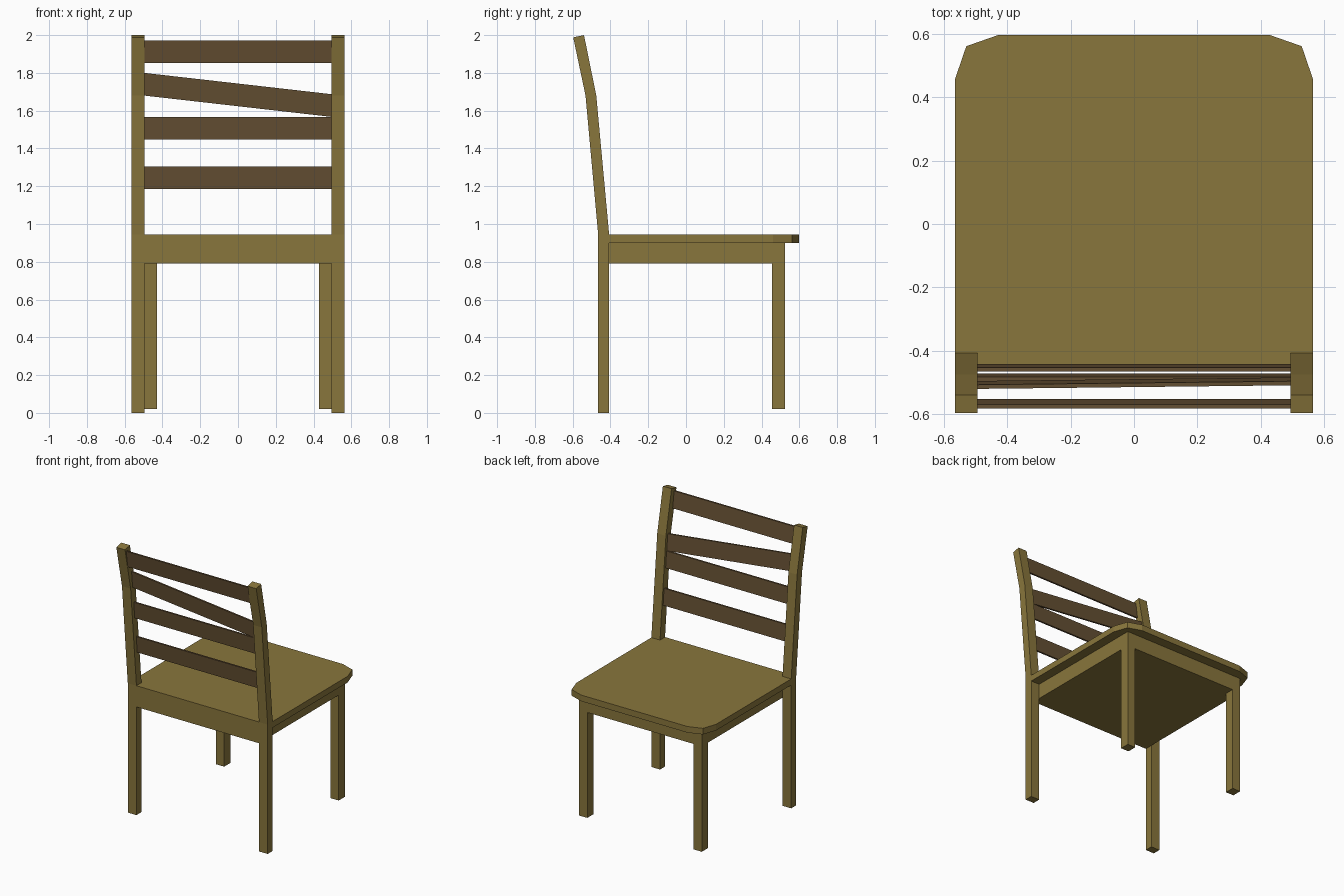
import bpy
import bmesh
from mathutils import Vector

if "Cube" in bpy.data.objects:
    bpy.data.objects.remove(bpy.data.objects["Cube"])


def material(name, color):
    m = bpy.data.materials.new(name)
    m.diffuse_color = (*color, 1)
    m.use_nodes = True
    m.node_tree.nodes["Principled BSDF"].inputs["Base Color"].default_value = m.diffuse_color
    return m


WOOD = material("light_wood", (0.25, 0.18, 0.045))
DARK = material("dark_wood", (0.13, 0.08, 0.033))


def prism(name, outline, offset, mat):
    """Extrude a closed 3D outline along an offset into a solid part."""
    bm = bmesh.new()
    face = bm.faces.new([bm.verts.new(p) for p in outline])
    ext = bmesh.ops.extrude_face_region(bm, geom=[face], use_keep_orig=True)
    verts = [v for v in ext["geom"] if isinstance(v, bmesh.types.BMVert)]
    bmesh.ops.translate(bm, verts=verts, vec=Vector(offset))
    bmesh.ops.recalc_face_normals(bm, faces=bm.faces)
    mesh = bpy.data.meshes.new(name)
    bm.to_mesh(mesh)
    bm.free()
    mesh.materials.append(mat)
    obj = bpy.data.objects.new(name, mesh)
    bpy.context.collection.objects.link(obj)
    return obj


def box(name, x0, x1, y0, y1, z0, z1, mat):
    return prism(name, [(x0, y0, z0), (x1, y0, z0), (x1, y1, z0), (x0, y1, z0)],
                 (0, 0, z1 - z0), mat)


def mirror_x(obj):
    obj.modifiers.new("mirror", 'MIRROR').use_mirror_merge = False


# Seat board with clipped far corners, notched around the two posts
half = [(0.495, -0.465), (0.495, -0.407), (0.565, -0.407),
        (0.565, 0.46), (0.53, 0.562), (0.43, 0.597)]
outline = half + [(-x, y) for x, y in reversed(half)]
prism("seat", [(x, y, 0.90) for x, y in outline], (0, 0, 0.045), WOOD)

# Solid apron under the seat, flush with the back of the posts
box("apron", -0.495, 0.495, -0.465, 0.525, 0.79, 0.90, WOOD)

# Short legs under the open edge of the seat
mirror_x(box("short_leg", 0.43, 0.495, 0.455, 0.525, 0.02, 0.79, WOOD))

# Bent posts forming the back legs and the backrest uprights
profile = [(-0.465, 0), (-0.407, 0), (-0.407, 0.945), (-0.475, 1.68),
           (-0.54, 2.0), (-0.597, 1.988), (-0.532, 1.68), (-0.465, 0.945)]
mirror_x(prism("back_post", [(0.495, y, z) for y, z in profile],
               (0.07, 0, 0), WOOD))


# Backrest slats: bottom height at each end, depth at mid height, lean
def slat(name, z_left, z_right, y_mid, lean):
    height, thick, x = 0.12, 0.013, 0.497
    z_mid = (z_left + z_right + height) / 2
    pts = [(-x, z_left), (x, z_right), (x, z_right + height), (-x, z_left + height)]
    prism(name, [(px, y_mid - thick / 2 - lean * (pz - z_mid), pz) for px, pz in pts],
          (0, thick, 0), DARK)


slat("lower_slat", 1.185, 1.185, -0.455, 0.09)
slat("middle_slat", 1.447, 1.447, -0.484, 0.09)
slat("slanted_slat", 1.68, 1.567, -0.503, 0.10)
slat("top_slat", 1.852, 1.852, -0.568, 0.145)
